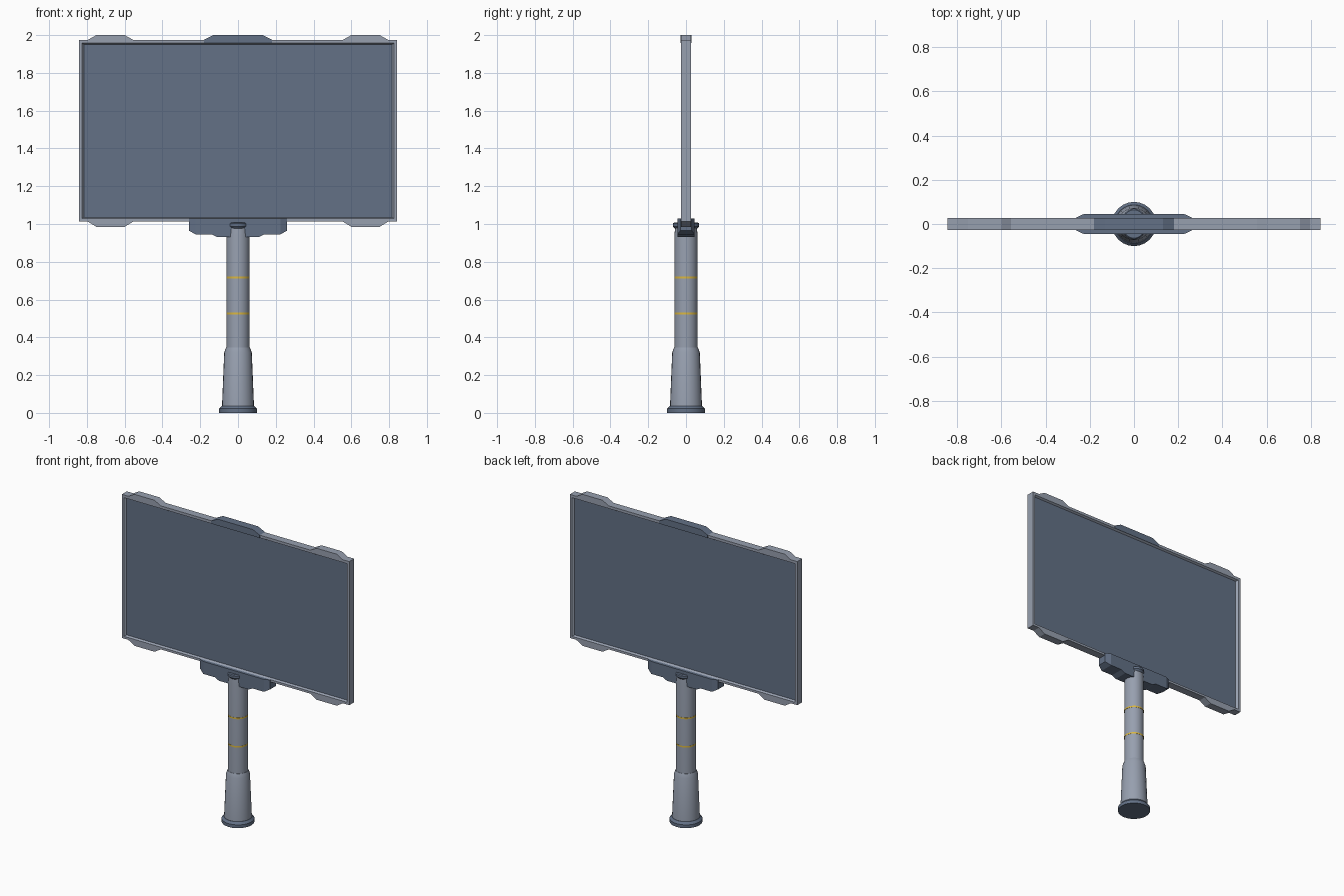
import bpy, bmesh, math

if "Cube" in bpy.data.objects:
    bpy.data.objects.remove(bpy.data.objects["Cube"])


def mat(name, c):
    m = bpy.data.materials.new(name)
    m.diffuse_color = (*c, 1)
    m.use_nodes = True
    m.node_tree.nodes["Principled BSDF"].inputs["Base Color"].default_value = m.diffuse_color
    return m


GREY = mat("light grey metal", (0.31, 0.35, 0.43))
BLUE = mat("slate blue", (0.125, 0.165, 0.24))
YELLOW = mat("yellow", (0.72, 0.48, 0.05))


def finish(bm, name, material, smooth=False):
    bmesh.ops.recalc_face_normals(bm, faces=bm.faces)
    me = bpy.data.meshes.new(name)
    bm.to_mesh(me)
    bm.free()
    me.materials.append(material)
    ob = bpy.data.objects.new(name, me)
    bpy.context.collection.objects.link(ob)
    if smooth:
        bpy.context.view_layer.objects.active = ob
        ob.select_set(True)
        bpy.ops.object.shade_smooth_by_angle(angle=math.radians(30))
        ob.select_set(False)
    return ob


def loft(name, rings, material, smooth=False, caps=True, closed=False):
    """Skin between equal-length rings of points."""
    bm = bmesh.new()
    vs = [[bm.verts.new(p) for p in r] for r in rings]
    n = len(rings[0])
    pairs = list(zip(vs, vs[1:])) + ([(vs[-1], vs[0])] if closed else [])
    for a, b in pairs:
        for i in range(n):
            j = (i + 1) % n
            bm.faces.new((a[i], a[j], b[j], b[i]))
    if caps and not closed:
        bm.faces.new(vs[0])
        bm.faces.new(vs[-1])
    return finish(bm, name, material, smooth)


def extrude_xz(name, pts, h, material):
    return loft(name, [[(x, y, z) for x, z in pts] for y in (-h, h)], material)


def turned(name, profile, material, sx=1, caps=True):
    n = 24
    return loft(name, [[(r * sx * math.cos(math.tau * i / n), r * math.sin(math.tau * i / n), z)
                        for i in range(n)] for r, z in profile], material, True, caps)


def rect(x, z0, z1, y):
    return [(-x, y, z0), (x, y, z0), (x, y, z1), (-x, y, z1)]


# Frame with sloped inner rim on both sides
H = 0.026
loft("screen_frame", [rect(0.843, 1.013, 1.975, -H), rect(0.827, 1.028, 1.957, -H),
                      rect(0.815, 1.036, 1.949, -0.012), rect(0.815, 1.036, 1.949, 0.012),
                      rect(0.827, 1.028, 1.957, H), rect(0.843, 1.013, 1.975, H)],
     GREY, closed=True)

# Dark display panel, visible front and back
loft("display_panel", [rect(0.82, 1.032, 1.953, y) for y in (-0.013, 0.013)], BLUE)

# Corner bumpers along top and bottom edges
for side, sx in (("left", -1), ("right", 1)):
    for level, z0, z1 in (("top", 1.972, 2.0), ("bottom", 1.016, 0.985)):
        pts = [(0.80, z0), (0.75, z1), (0.60, z1), (0.55, z0)]
        extrude_xz(f"{level}_{side}_bumper", [(sx * x, z) for x, z in pts], H, GREY)

# Dark cap in the middle of the top edge
extrude_xz("top_center_cap", [(-0.18, 1.957), (0.18, 1.957), (0.18, 1.975), (0.13, 2.0),
                              (-0.13, 2.0), (-0.18, 1.975)], H + 0.002, BLUE)

# Mounting bracket: stepped underside, ends chamfered in plan
stations = [(0.26, 0.965, 0.03), (0.225, 0.945, 0.046), (0.14, 0.945, 0.046), (0.11, 0.93, 0.046)]
stations = stations + [(-x, z, w) for x, z, w in reversed(stations)]
loft("mounting_bracket", [[(x, -w, z), (x, w, z), (x, w, 1.028), (x, -w, 1.028)]
                          for x, z, w in stations], BLUE)

# Pole, collar, flared sleeve and foot
turned("pole", [(0.061, 0.3), (0.061, 0.94), (0.058, 0.985)], GREY)
turned("pole_collar", [(0.058, 0.975), (0.07, 0.988), (0.07, 1.002), (0.064, 1.007)], BLUE, sx=0.83)
turned("lower_sleeve", [(0.085, 0.03), (0.073, 0.32), (0.063, 0.347)], GREY)
turned("foot", [(0.1, 0), (0.1, 0.022), (0.087, 0.037)], BLUE)

# Yellow bands around the pole
for name, z in (("lower_band", 0.527), ("upper_band", 0.717)):
    turned(name, [(0.0622, z - 0.005), (0.0622, z + 0.005)], YELLOW)
